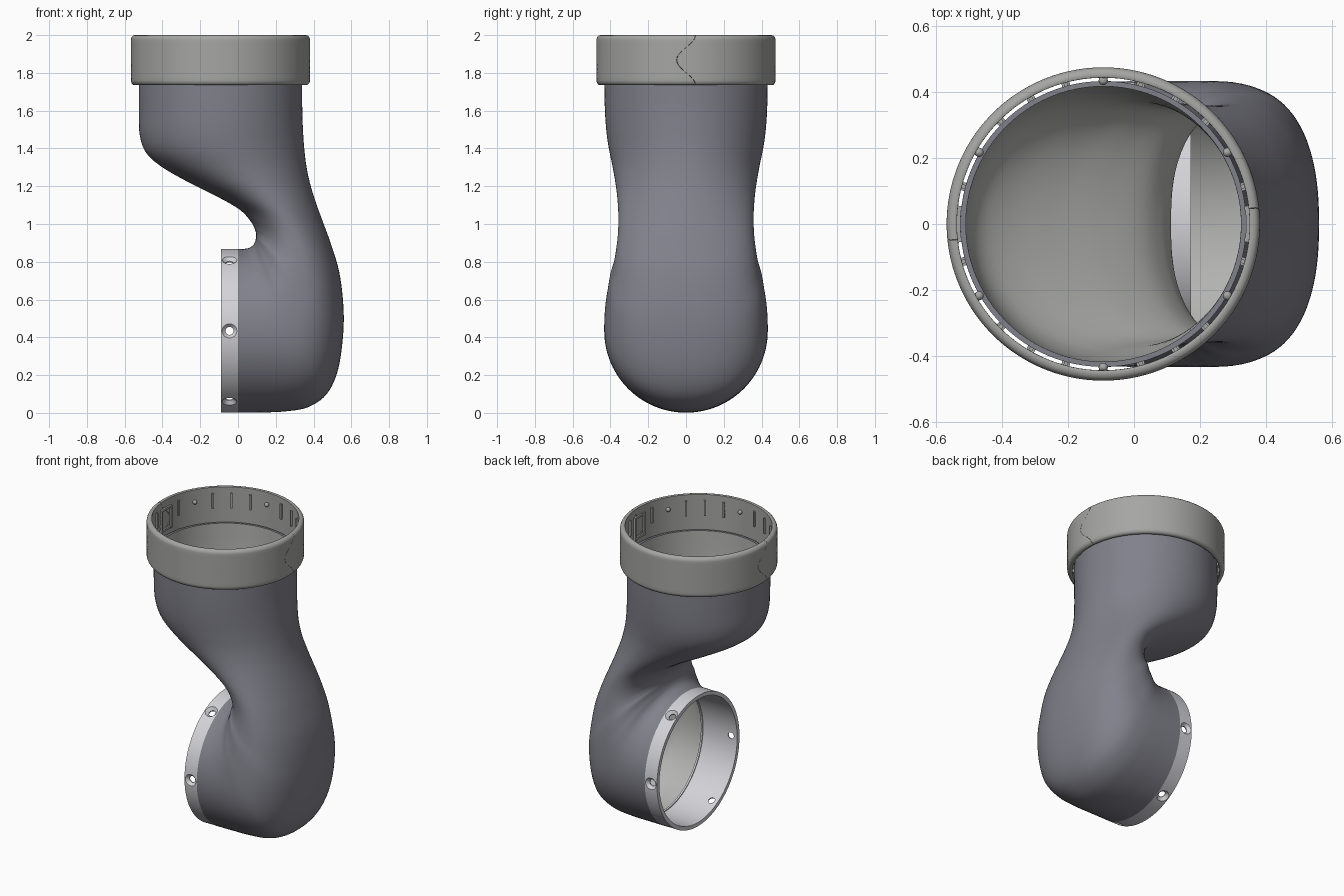
import bpy, bmesh
from math import sin, cos, pi, radians, exp
from mathutils import Vector, Matrix

if "Cube" in bpy.data.objects:
    bpy.data.objects.remove(bpy.data.objects["Cube"])

CX = -0.093          # axis of the upper collar
RZ, RR = 0.434, 0.433  # centre height and radius of the lower ring


def material(name, rgb):
    m = bpy.data.materials.new(name)
    m.diffuse_color = (*rgb, 1)
    m.use_nodes = True
    m.node_tree.nodes["Principled BSDF"].inputs["Base Color"].default_value = m.diffuse_color
    return m


SHELL = material("shell_slate", (0.22, 0.22, 0.26))
LINER = material("liner_grey", (0.45, 0.45, 0.44))
COLLAR = material("collar_grey", (0.38, 0.38, 0.37))
RING = material("ring_light", (0.65, 0.65, 0.69))


def finish(name, bm, mats, recalc=True):
    if recalc:
        bmesh.ops.recalc_face_normals(bm, faces=bm.faces[:])
    me = bpy.data.meshes.new(name)
    bm.to_mesh(me)
    bm.free()
    ob = bpy.data.objects.new(name, me)
    bpy.context.collection.objects.link(ob)
    for m in mats:
        me.materials.append(m)
    return ob


def activate(ob):
    bpy.ops.object.select_all(action='DESELECT')
    ob.select_set(True)
    bpy.context.view_layer.objects.active = ob


def smooth(ob, angle=35):
    activate(ob)
    bpy.ops.object.shade_smooth_by_angle(angle=radians(angle))


def apply(ob, mod):
    activate(ob)
    bpy.ops.object.modifier_apply(modifier=mod.name)


def skin(bm, rows, wrap_rows=False, wrap_cols=True):
    """Quads between successive rows of points."""
    v = [[bm.verts.new(p) for p in r] for r in rows]
    nr, nc = len(v), len(v[0])
    for i in range(nr if wrap_rows else nr - 1):
        for j in range(nc if wrap_cols else nc - 1):
            a, b, k = v[i], v[(i + 1) % nr], (j + 1) % nc
            bm.faces.new((a[j], a[k], b[k], b[j]))
    return v


# Duct body: inner edge (x, z), outer edge (x, z), half width, squareness
KEYS = [
    (0.00, 0.867, 0.00, 0.001, 0.433, 2.0),
    (0.03, 0.868, 0.12, 0.002, 0.433, 2.0),
    (0.06, 0.874, 0.25, 0.008, 0.433, 2.05),
    (0.08, 0.888, 0.37, 0.030, 0.433, 2.15),
    (0.09, 0.905, 0.47, 0.10, 0.430, 2.3),
    (0.094, 0.92, 0.53, 0.23, 0.420, 2.35),
    (0.096, 0.935, 0.557, 0.42, 0.405, 2.4),
    (0.095, 0.95, 0.557, 0.58, 0.385, 2.3),
    (0.09, 0.97, 0.535, 0.75, 0.370, 2.2),
    (0.07, 1.01, 0.49, 0.90, 0.360, 2.1),
    (0.01, 1.075, 0.45, 1.01, 0.358, 2.0),
    (-0.11, 1.145, 0.41, 1.12, 0.363, 2.0),
    (-0.26, 1.22, 0.38, 1.22, 0.374, 2.0),
    (-0.40, 1.30, 0.36, 1.32, 0.390, 2.0),
    (-0.485, 1.375, 0.349, 1.42, 0.408, 2.0),
    (-0.52, 1.47, 0.343, 1.52, 0.422, 2.0),
    (-0.525, 1.61, 0.34, 1.63, 0.430, 2.0),
    (-0.525, 1.77, 0.34, 1.77, 0.4325, 2.0),
]


def catmull(keys, steps):
    out = []
    for i in range(len(keys) - 1):
        p = [keys[max(0, min(len(keys) - 1, i + k))] for k in (-1, 0, 1, 2)]
        for s in range(steps):
            t = s / steps
            out.append([0.5 * (2 * b + (c - a) * t + (2 * a - 5 * b + 4 * c - d) * t * t
                               + (3 * b - a - 3 * c + d) * t ** 3) for a, b, c, d in zip(*p)])
    return out + [list(keys[-1])]


def power(v, n):
    return (1 if v >= 0 else -1) * abs(v) ** (2 / n)


def section(ax, az, bx, bz, w, n, seg=96):
    c = Vector(((ax + bx) / 2, 0, (az + bz) / 2))
    h = Vector(((bx - ax) / 2, 0, (bz - az) / 2))
    ts = [2 * pi * k / seg for k in range(seg)]
    return [c + h * power(cos(t), n) + Vector((0, w * power(sin(t), n), 0)) for t in ts]


bm = bmesh.new()
skin(bm, [section(*k) for k in catmull(KEYS, 5)])
body = finish("duct_body", bm, [SHELL, LINER], recalc=False)
sol = body.modifiers.new("wall", 'SOLIDIFY')
sol.thickness, sol.offset, sol.material_offset = 0.016, -1, 1
apply(body, sol)
smooth(body, 40)

# Lower mounting ring with an inner sleeve, turned about the x axis
prof = [(-0.09, 0.408), (-0.09, RR), (0.0, RR), (0.0, 0.414), (0.172, 0.414),
        (0.172, 0.402), (0.16, 0.402), (0.16, 0.408)]
bm = bmesh.new()
skin(bm, [[(x, r * cos(t), RZ + r * sin(t)) for x, r in prof]
          for t in (2 * pi * k / 96 for k in range(96))], wrap_rows=True)
ring = finish("mounting_ring", bm, [RING])

# Countersunk screw holes every 60 degrees
bm = bmesh.new()
for k in range(6):
    rot = Matrix.Rotation(k * pi / 3, 3, 'X')
    rows = [[rot @ Vector((-0.045 + r * cos(t), d, r * sin(t))) + Vector((0, 0, RZ))
             for t in (2 * pi * j / 24 for j in range(24))]
            for r, d in ((0.021, 0.38), (0.021, 0.414), (0.046, 0.44))]
    v = skin(bm, rows)
    bm.faces.new(v[0])
    bm.faces.new(v[-1])
cutter = finish("hole_cutter", bm, [])
cutter.hide_render = True
boo = ring.modifiers.new("holes", 'BOOLEAN')
boo.operation, boo.object, boo.solver = 'DIFFERENCE', cutter, 'EXACT'
apply(ring, boo)
bpy.data.objects.remove(cutter)
smooth(ring, 30)

# Upper collar: two halves meeting at a wavy seam
levels = [1.975 - 0.215 * i / 12 for i in range(13)]
outer = ([(0.453, 2.0), (0.462, 1.998), (0.469, 1.991), (0.473, 1.982)]
         + [(0.474, z) for z in levels]
         + [(0.473, 1.753), (0.469, 1.744), (0.462, 1.737), (0.453, 1.735)])
inner = [(0.448 if i in (0, len(outer) - 1) else 0.443, z) for i, (r, z) in enumerate(outer)]


def seam(z):
    t = min(1, abs(z - 1.868) / 0.132)
    return (0.05 - 0.1 * (0.5 + 0.5 * cos(pi * t))) / 0.474


for name, start in (("collar_half_back", 0), ("collar_half_front", pi)):
    loop = outer + inner[::-1]
    rows = []
    for k in range(61):
        t = start + 0.0015 + (pi - 0.003) * k / 60
        rows.append([(CX + r * cos(t + seam(z)), r * sin(t + seam(z)), z) for r, z in loop])
    bm = bmesh.new()
    v = skin(bm, rows)
    n = len(loop)
    for end in (v[0], v[-1]):
        for i in range(len(outer) - 1):
            bm.faces.new((end[i], end[i + 1], end[n - 2 - i], end[n - 1 - i]))
    smooth(finish(name, bm, [COLLAR]), 35)


def block(bm, ang, width, r0, r1, z0, z1):
    """Small box set against the inside of the collar."""
    m = (Matrix.Translation((CX, 0, 0)) @ Matrix.Rotation(ang, 4, 'Z')
         @ Matrix.Translation(((r0 + r1) / 2, 0, (z0 + z1) / 2))
         @ Matrix.Diagonal((r1 - r0, width, z1 - z0, 1)))
    bmesh.ops.create_cube(bm, size=1, matrix=m)


# Ribs, spacer blocks and seam clips inside the collar
ribs, clips, pins = bmesh.new(), bmesh.new(), bmesh.new()
for k in range(24):
    a = k * pi / 12
    if k % 12 == 0:
        for s in (-1, 1):
            block(clips, a + s * 0.11, 0.014, 0.43, 0.446, 1.80, 1.95)
        for z in (1.80, 1.936):
            for s in (-1, 1):
                block(clips, a + s * 0.055, 0.05, 0.432, 0.446, z, z + 0.014)
    elif k % 4 == 2:
        m = Matrix.Translation((CX + 0.434 * cos(a), 0.434 * sin(a), 1.92))
        bmesh.ops.create_uvsphere(pins, u_segments=16, v_segments=10, radius=0.014, matrix=m)
    else:
        block(ribs, a, 0.012, 0.431, 0.446, 1.86, 1.96)
    block(ribs, a, 0.025, 0.430, 0.446, 1.745, 1.765)
finish("collar_ribs", ribs, [COLLAR])
finish("seam_clips", clips, [COLLAR])
smooth(finish("collar_pins", pins, [COLLAR]), 60)
